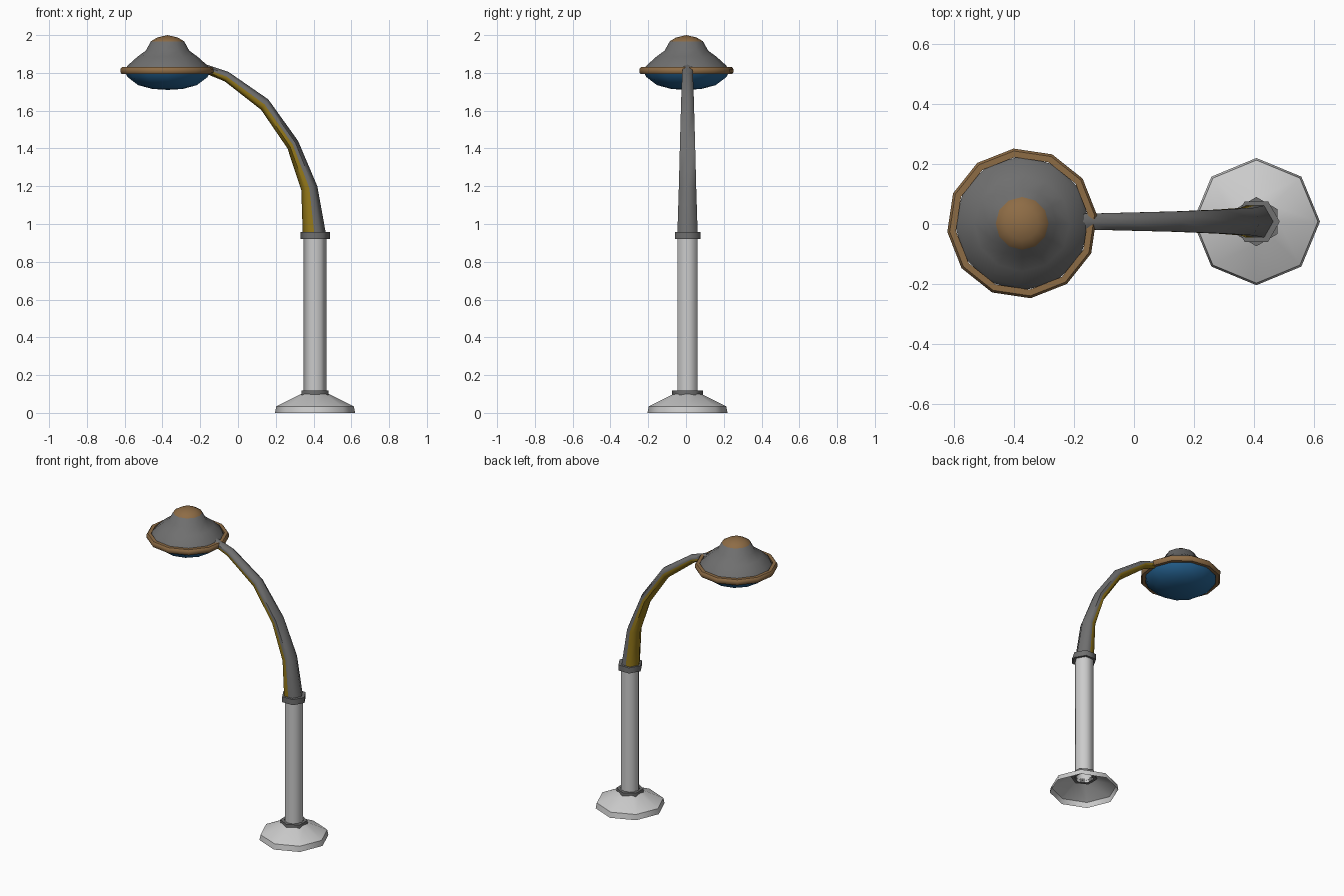
import bpy, bmesh
from math import cos, sin, pi, radians

if "Cube" in bpy.data.objects:
    bpy.data.objects.remove(bpy.data.objects["Cube"])


def material(name, rgb):
    m = bpy.data.materials.new(name)
    m.diffuse_color = (*rgb, 1)
    m.use_nodes = True
    m.node_tree.nodes["Principled BSDF"].inputs["Base Color"].default_value = m.diffuse_color
    return m


GREY = material("dark_grey", (0.16, 0.16, 0.16))
LIGHT = material("light_grey", (0.62, 0.62, 0.62))
COPPER = material("copper", (0.27, 0.15, 0.06))
GOLD = material("gold", (0.30, 0.19, 0.01))
BLUE = material("blue_glass", (0.02, 0.13, 0.30))


def skin(name, rings, mats, closed=False, mat_of=None, angle=50):
    """Join rings of points with quads; a one-point ring makes a fan."""
    bm = bmesh.new()
    vs = [[bm.verts.new(p) for p in ring] for ring in rings]
    pairs = list(zip(vs, vs[1:])) + ([(vs[-1], vs[0])] if closed else [])
    for j, (a, b) in enumerate(pairs):
        n = max(len(a), len(b))
        for i in range(n):
            k = (i + 1) % n
            loop = [a[i % len(a)], a[k % len(a)], b[k % len(b)], b[i % len(b)]]
            f = bm.faces.new(list(dict.fromkeys(loop)))
            f.material_index = mat_of(j, i) if mat_of else 0
    bmesh.ops.recalc_face_normals(bm, faces=bm.faces)
    me = bpy.data.meshes.new(name)
    bm.to_mesh(me)
    bm.free()
    for m in mats:
        me.materials.append(m)
    ob = bpy.data.objects.new(name, me)
    bpy.context.collection.objects.link(ob)
    bpy.ops.object.select_all(action='DESELECT')
    ob.select_set(True)
    bpy.context.view_layer.objects.active = ob
    bpy.ops.object.shade_smooth_by_angle(angle=radians(angle))
    return ob


def lathe(name, profile, sides, centre, mats, phase=0, **kw):
    cx, cy = centre
    rings = []
    for r, z in profile:
        n = sides if r > 0 else 1
        rings.append([(cx + r * cos(phase + 2 * pi * i / n),
                       cy + r * sin(phase + 2 * pi * i / n), z) for i in range(n)])
    return skin(name, rings, mats, **kw)


POST = (0.408, 0.008)
HEAD = (-0.373, 0.002)

# Post: flared foot (open below), hexagonal pole and two collars
lathe("foot", [(0.212, 0), (0.205, 0.035), (0.075, 0.10), (0.055, 0.105)], 8, POST, [LIGHT])
lathe("pole", [(0.061, 0.09), (0.061, 0.94)], 6, POST, [LIGHT], angle=65)
lathe("lower_collar", [(0.06, 0.09), (0.082, 0.09), (0.082, 0.118), (0.06, 0.118)],
      6, POST, [GREY], phase=pi / 2, closed=True, angle=65)
lathe("upper_collar", [(0.05, 0.92), (0.078, 0.92), (0.078, 0.957), (0.05, 0.957)],
      6, POST, [GREY], closed=True, angle=65)

# Curved tapering arm: outer and inner edge points (x, z), hexagonal section,
# with the inner half gold
edges = [((0.467, 0.94), (0.343, 0.94)), ((0.42, 1.20), (0.335, 1.18)),
         ((0.318, 1.44), (0.262, 1.40)), ((0.16, 1.66), (0.122, 1.605)),
         ((-0.05, 1.805), (-0.07, 1.755)), ((-0.17, 1.845), (-0.18, 1.80))]
section = [(1, 0), (0.5, 1), (0, 1), (-0.5, 1), (-1, 0), (-0.5, -1), (0, -1), (0.5, -1)]
widths = [0.054, 0.046, 0.040, 0.034, 0.029, 0.026]
rings = []
for ((ox, oz), (ix, iz)), w in zip(edges, widths):
    mx, mz, hx, hz = (ox + ix) / 2, (oz + iz) / 2, (ox - ix) / 2, (oz - iz) / 2
    rings.append([(mx + hx * u, POST[1] + w * v, mz + hz * u) for u, v in section])
rings.append([(-0.175, POST[1], 1.8225)])
skin("arm", rings, [GREY, GOLD], mat_of=lambda j, i: int(2 <= i <= 5), angle=65)

# Lamp head: dome with copper cap, copper rim, blue bowl
lathe("dome", [(0.225, 1.815), (0.212, 1.838), (0.16, 1.885), (0.115, 1.918),
               (0.088, 1.967), (0.055, 1.987), (0, 2.0)],
      12, HEAD, [GREY, COPPER], mat_of=lambda j, i: int(j >= 4))
lathe("rim", [(0.222, 1.793), (0.243, 1.793), (0.251, 1.803), (0.251, 1.82),
              (0.243, 1.83), (0.222, 1.83)],
      12, HEAD, [COPPER], phase=radians(6.5), closed=True)
lathe("bowl", [(0.225, 1.805), (0.212, 1.778), (0.155, 1.735), (0.08, 1.715), (0, 1.71)],
      12, HEAD, [BLUE])
